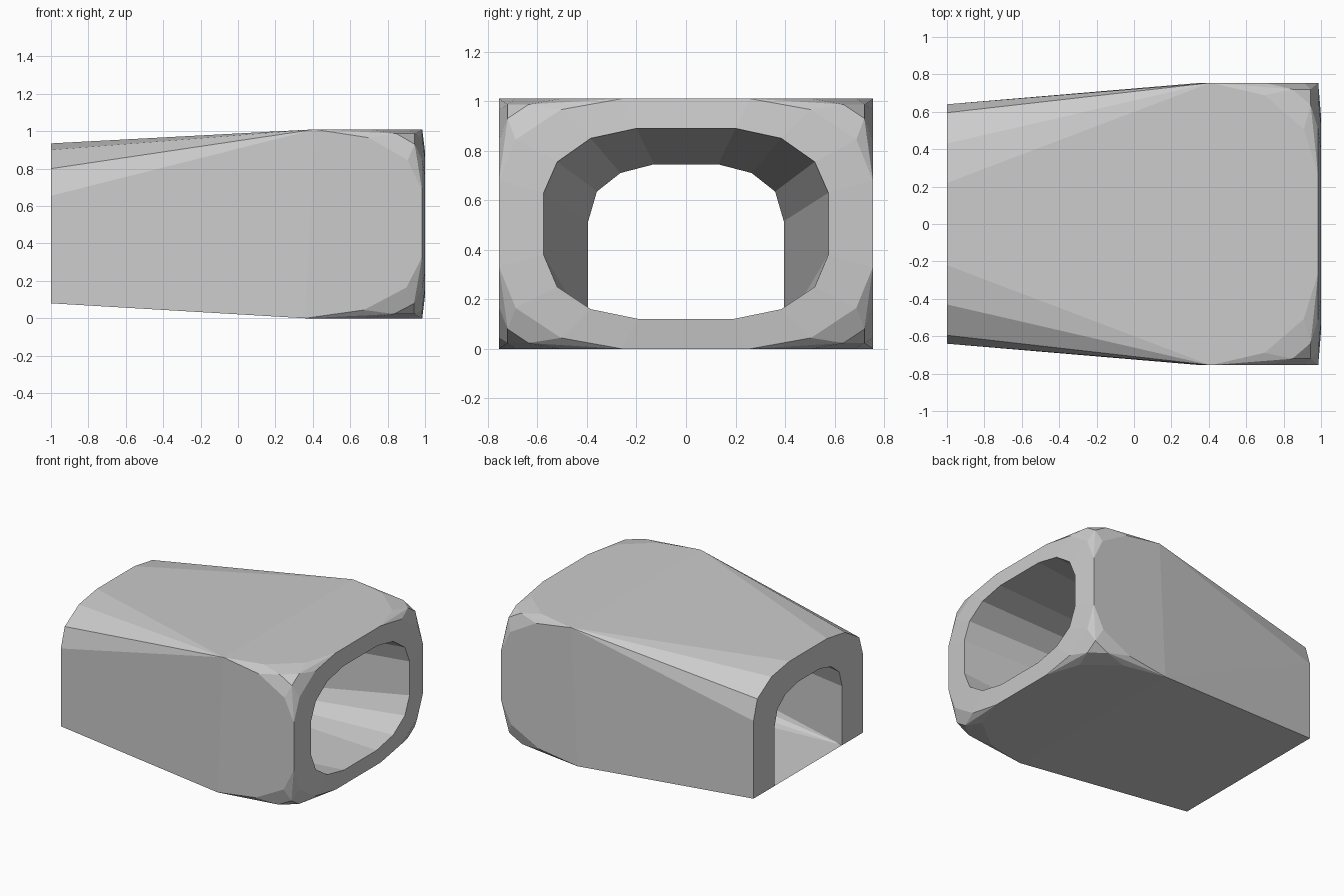
import bpy, bmesh
from mathutils import Vector

if "Cube" in bpy.data.objects:
    bpy.data.objects.remove(bpy.data.objects["Cube"])

X_FRONT, HALF_W, HEIGHT = 0.985, 0.755, 1.01


def ring(x, upper, lower):
    """Closed 16-point loop; both quarter lists run from the side to the middle."""
    half = upper[::-1] + lower          # top middle, down the side, to bottom middle
    pts = half + [(-y, z) for y, z in half[::-1]]
    return [Vector((x, y, z)) for y, z in pts]


def add_face(bm, pts):
    unique = []
    for p in pts:
        if all((p - q).length > 1e-5 for q in unique):
            unique.append(p)
    if len(unique) < 3:
        return
    f = bm.faces.new([bm.verts.new(p) for p in unique])
    if f.calc_area() < 1e-6:
        bmesh.ops.delete(bm, geom=[f], context='FACES')


def bridge(bm, a, b):
    for i in range(len(a)):
        j = (i + 1) % len(a)
        add_face(bm, [a[i], a[j], b[j], b[i]])


# Quarter profiles (y, z): rounded arch at the rear, rounded rectangle at the front
rear_out = ring(-1, [(.64, .655), (.595, .80), (.43, .90), (.22, .935)], [(.64, .08)] * 4)
rear_in = ring(-1, [(.395, .515), (.36, .635), (.265, .71), (.13, .745)], [(.395, .08)] * 4)
front_in = ring(1, [(.575, .63), (.52, .755), (.385, .85), (.20, .89)],
                [(.575, .38), (.52, .25), (.385, .16), (.19, .12)])
corner = [(0, .33), (.067, .165), (.25, .044), (.495, 0)]
front_out = ring(X_FRONT, [(HALF_W - v, HEIGHT - w) for v, w in corner],
                 [(HALF_W - v, w) for v, w in corner])

# Rounded front corners: distances from the corner as fractions of the cut lengths
patch = [(1, 0, 0), (.5, .134, 0), (.134, .5, 0), (.5, 0, .134), (.134, 0, .5),
         (.24, .07, .07), (.07, .24, .07), (.07, .07, .24)]
shell_pts = rear_out + front_out
for side in (1, -1):
    for top in (True, False):
        cut = .575 if top else .625
        for u, v, w in patch:
            z = .33 * w
            shell_pts.append(Vector((X_FRONT - cut * u, side * (HALF_W - .495 * v),
                                     HEIGHT - z if top else z)))

bm = bmesh.new()
# Outer shell, opened at both ends
for p in shell_pts:
    bm.verts.new(p)
bmesh.ops.remove_doubles(bm, verts=bm.verts[:], dist=1e-4)
bmesh.ops.convex_hull(bm, input=bm.verts[:])
caps = [f for f in bm.faces if all(v.co.x > .98 for v in f.verts)
        or all(v.co.x < -.99 for v in f.verts)]
bmesh.ops.delete(bm, geom=caps, context='FACES')

# Front rim, rear rim and the tunnel walls
bridge(bm, front_out, front_in)
bridge(bm, rear_out, rear_in)
bridge(bm, front_in, rear_in)
bmesh.ops.remove_doubles(bm, verts=bm.verts[:], dist=1e-4)
loose = [v for v in bm.verts if not v.link_faces]
bmesh.ops.delete(bm, geom=loose, context='VERTS')
bmesh.ops.recalc_face_normals(bm, faces=bm.faces[:])

mesh = bpy.data.meshes.new("hollow_housing")
bm.to_mesh(mesh)
bm.free()
obj = bpy.data.objects.new("hollow_housing", mesh)
bpy.context.collection.objects.link(obj)
